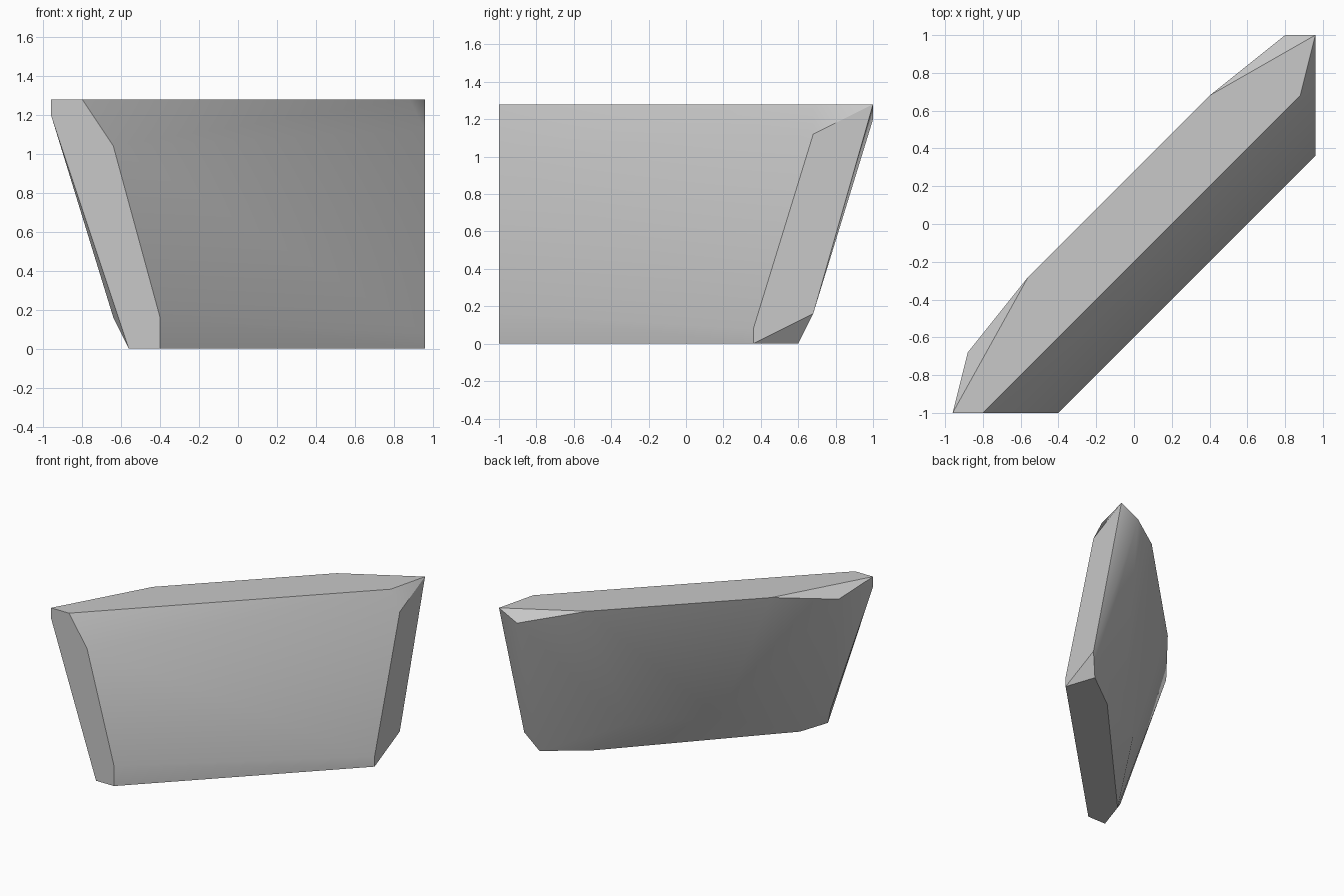
import bpy
import bmesh
import math
from mathutils import Vector

# Remove the default cube only
default_cube = bpy.data.objects.get("Cube")
if default_cube:
    bpy.data.objects.remove(default_cube, do_unlink=True)

GRID_STEP = 0.08
GRID_ORIGIN = Vector((-0.96, -1.0, 0.0))


def make_material(name, colour):
    material = bpy.data.materials.new(name)
    material.use_nodes = True
    material.diffuse_color = colour
    shader = material.node_tree.nodes["Principled BSDF"]
    shader.inputs["Base Color"].default_value = colour
    return material


def make_chipped_slab(name, outlines, material):
    """Wrap a convex faceted skin around corner points given in grid steps."""
    bm = bmesh.new()
    for outline in outlines:
        for corner in outline:
            bm.verts.new(GRID_ORIGIN + Vector(corner) * GRID_STEP)
    hull = bmesh.ops.convex_hull(bm, input=bm.verts[:])
    loose = [v for v in hull["geom_interior"] if isinstance(v, bmesh.types.BMVert)]
    bmesh.ops.delete(bm, geom=loose, context="VERTS")
    # Merge flat regions back into clean polygons
    bmesh.ops.dissolve_limit(bm, angle_limit=math.radians(0.5),
                             verts=bm.verts[:], edges=bm.edges[:])
    bmesh.ops.recalc_face_normals(bm, faces=bm.faces[:])

    mesh = bpy.data.meshes.new(name)
    bm.to_mesh(mesh)
    bm.free()
    mesh.materials.append(material)
    slab = bpy.data.objects.new(name, mesh)
    bpy.context.collection.objects.link(slab)
    return slab


# Flat top, running diagonally
top_outline = [(0, 0, 16), (2, 0, 16), (23, 21, 16), (24, 25, 16), (17, 21, 16), (5, 9, 16)]

# Chipped corners just under the top
upper_chips = [(0, 0, 15), (4, 0, 13), (24, 21, 14), (22, 25, 15), (1, 4, 15)]

# Gentle bulge low on the back
back_bulge = [(16, 16, 3), (10, 10, 3)]

# Chamfered corners just above the base
lower_chips = [(7, 0, 2), (24, 17, 1), (24, 21, 2), (4, 1, 2)]

# Flat base, shifted towards the front
base_outline = [(5, 0, 0), (7, 0, 0), (24, 17, 0), (23, 20, 0), (19, 17, 0), (6, 3, 0)]

stone_grey = make_material("stone grey", (0.58, 0.58, 0.58, 1.0))
slab = make_chipped_slab("stone_slab",
                         [top_outline, upper_chips, back_bulge, lower_chips, base_outline],
                         stone_grey)

# Soften shallow creases while keeping the hard edges
bpy.ops.object.select_all(action="DESELECT")
slab.select_set(True)
bpy.context.view_layer.objects.active = slab
bpy.ops.object.shade_smooth_by_angle(angle=math.radians(29))
